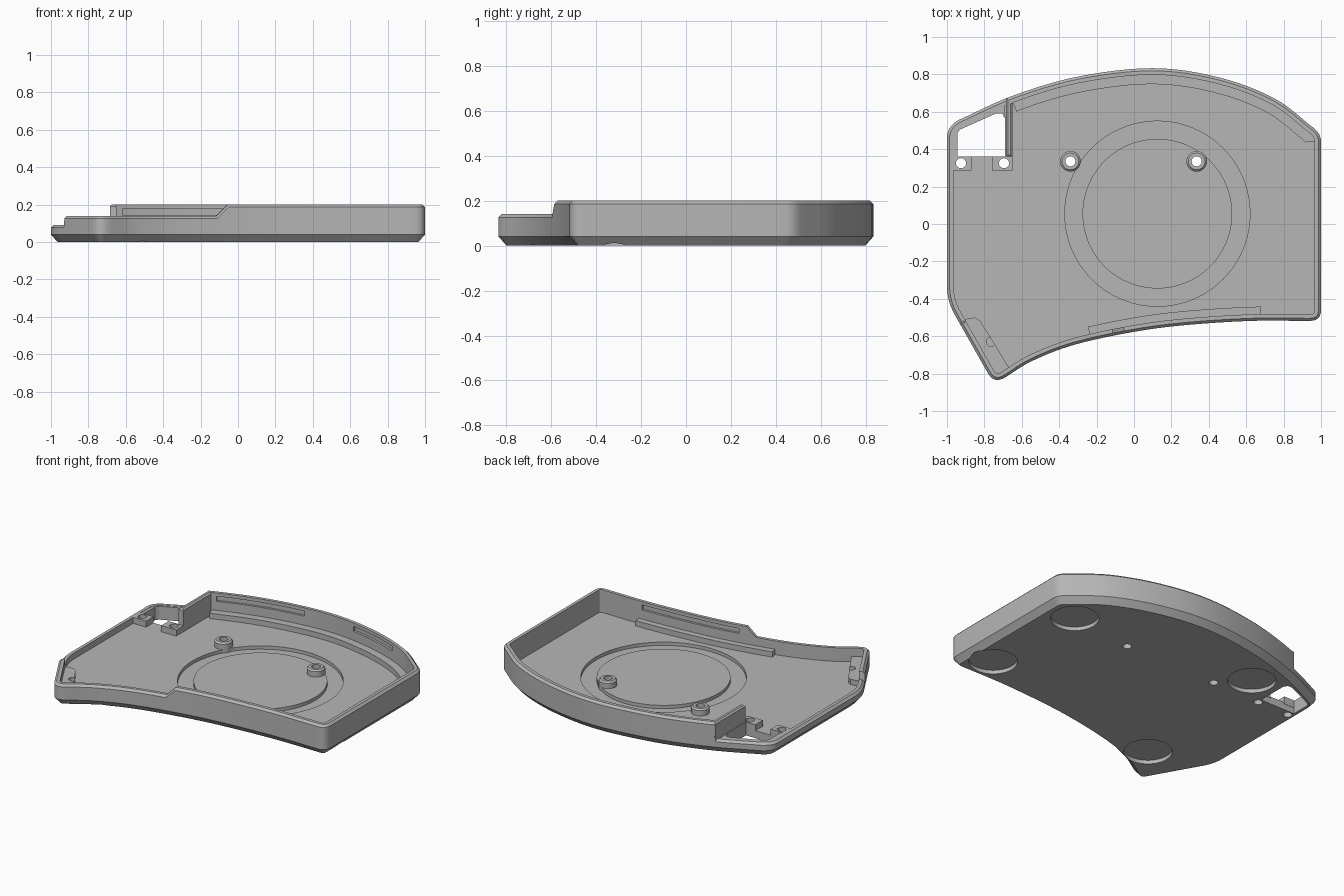
import bpy, bmesh, math
from mathutils import Vector

if "Cube" in bpy.data.objects:
    bpy.data.objects.remove(bpy.data.objects["Cube"])

grey = bpy.data.materials.new("plain grey plastic")
grey.use_nodes = True
GREY = (0.47, 0.47, 0.47, 1)
grey.diffuse_color = GREY
grey.node_tree.nodes["Principled BSDF"].inputs["Base Color"].default_value = GREY

FLOOR, WALL, CHAMFER, LOW, MID, HIGH = 0.05, 0.035, 0.014, 0.09, 0.14, 0.2


def loft(name, rings):
    """Closed solid through rings of 3D points, capped at both ends."""
    bm = bmesh.new()
    loops = [[bm.verts.new(p) for p in ring] for ring in rings]
    n = len(loops[0])
    for a, b in zip(loops, loops[1:]):
        for i in range(n):
            j = (i + 1) % n
            bm.faces.new((a[i], a[j], b[j], b[i]))
    bm.faces.new(loops[0][::-1])
    bm.faces.new(loops[-1])
    bmesh.ops.recalc_face_normals(bm, faces=bm.faces)
    mesh = bpy.data.meshes.new(name)
    bm.to_mesh(mesh)
    bm.free()
    obj = bpy.data.objects.new(name, mesh)
    bpy.context.collection.objects.link(obj)
    mesh.materials.append(grey)
    return obj


def inset(pts, d):
    """Move a counterclockwise closed outline inward by d."""
    out = []
    for i, p in enumerate(pts):
        e1 = (p - pts[i - 1]).normalized()
        e2 = (pts[(i + 1) % len(pts)] - p).normalized()
        n1, n2 = Vector((-e1.y, e1.x)), Vector((-e2.y, e2.x))
        out.append(p + (n1 + n2) * d / (1 + n1.dot(n2)))
    return out


def at(pts, z):
    return [(p.x, p.y, z) for p in pts]


def prism(name, pts, z0, z1, chamfer=0):
    pts = [Vector(p) for p in pts]
    rings = [at(pts, z0), at(pts, z1 - chamfer)]
    if chamfer:
        rings.append(at(inset(pts, chamfer), z1))
    return loft(name, rings)


def box(name, x0, x1, y0, y1, z0, z1, chamfer=0):
    return prism(name, [(x0, y0), (x1, y0), (x1, y1), (x0, y1)], z0, z1, chamfer)


def disc(name, x, y, r, z0, z1, n=48, chamfer=0):
    ang = [2 * math.pi * i / n for i in range(n)]
    return prism(name, [(x + r * math.cos(a), y + r * math.sin(a)) for a in ang], z0, z1, chamfer)


def carve(obj, cutters):
    bpy.context.view_layer.objects.active = obj
    for c in cutters:
        c.hide_render = True
        m = obj.modifiers.new("cut", "BOOLEAN")
        m.operation, m.solver, m.object = "DIFFERENCE", "EXACT", c
        bpy.ops.object.modifier_apply(modifier=m.name)


def spline(ctrl, steps=6):
    """Catmull-Rom curve through the control points."""
    c = [Vector(p) for p in ctrl]
    c = [2 * c[0] - c[1]] + c + [2 * c[-1] - c[-2]]
    out = []
    for a, b, d, e in zip(c, c[1:], c[2:], c[3:]):
        for k in range(steps):
            t = k / steps
            out.append(0.5 * (2 * b + (d - a) * t + (2 * a - 5 * b + 4 * d - e) * t * t
                              + (3 * b - a - 3 * d + e) * t ** 3))
    return out + [c[-2]]


def corner(a, b, c, n=6):
    a, b, c = Vector(a), Vector(b), Vector(c)
    return [a * (1 - t) ** 2 + 2 * b * t * (1 - t) + c * t * t for t in [i / n for i in range(n + 1)]]


def split(pts, xs):
    """Add outline points wherever an edge crosses one of the given x values."""
    for x in xs:
        out = []
        for p, q in zip(pts, pts[1:] + pts[:1]):
            out.append(p)
            if (p.x - x) * (q.x - x) < 0 and min(abs(p.x - x), abs(q.x - x)) > 1e-4:
                out.append(p.lerp(q, (x - p.x) / (q.x - p.x)))
        pts = out
    return pts


# Outline of the tray, counterclockwise from the front tip
raw = spline([(-.68, -.815), (-.55, -.735), (-.35, -.655), (-.1, -.595), (.2, -.548), (.6, -.519), (.94, -.518)])
raw += corner((.94, -.518), (1, -.518), (1, -.46)) + corner((1, .44), (1, .48), (.965, .51))
raw += spline([(.965, .51), (.75, .672), (.45, .785), (.1, .833), (-.3, .788), (-.65, .685), (-.94, .555)])
raw += corner((-.94, .555), (-1, .52), (-1, .46)) + corner((-1, -.33), (-1, -.42), (-.95, -.5))
raw += corner((-.78, -.8), (-.745, -.86), (-.68, -.815))
outline = [p for i, p in enumerate(raw) if (p - raw[i - 1]).length > 1e-3]
outline = split(outline, [-.932, -.928, -.682, -.678, -.11, -.05])


def rim(p):
    if p.y > 0 or p.x < -.93:
        return LOW if p.x < -.68 else HIGH
    return MID + (HIGH - MID) * min(1, max(0, (p.x + .11) / .06))


def strip(name, side, lo, hi, d0, d1, z0, z1):
    """Band that follows the front (-1) or back (1) wall between two x values."""
    pts = split(outline, [lo, hi])
    keep = [i for i, p in enumerate(pts) if lo - .001 <= p.x <= hi + .001 and p.y * side > 0]
    a, b = inset(pts, d0), inset(pts, d1)
    return prism(name, [a[i] for i in keep] + [b[i] for i in reversed(keep)], z0, z1)


# Tray shell with chamfered base and stepped rim
heights = [rim(p) for p in outline]


def rim_ring(d, drop):
    return [(p.x, p.y, h - drop) for p, h in zip(inset(outline, d), heights)]


tray = loft("tray_shell", [at(inset(outline, .035), 0), at(outline, .04), rim_ring(0, CHAMFER),
                           rim_ring(CHAMFER, 0), rim_ring(WALL, 0), at(inset(outline, WALL), FLOOR)])

# Cutters: window, screw holes, ring groove, foot recesses and catch slots
window = prism("window_cutter", [(-.945, .36), (-.69, .36), (-.69, .565), (-.705, .59), (-.735, .592),
                                 (-.93, .505), (-.945, .485)], -.1, .3)
holes = [disc("hole_cutter", x, y, .027, -.1, .3, 24)
         for x, y in [(-.34, .335), (.335, .335), (-.925, .325), (-.695, .325)]]
groove = disc("groove_cutter", .125, .055, .495, .028, .3, 96)
core = disc("groove_core", .125, .055, .4, -.1, .4, 96)
carve(groove, [core])
feet = [disc("foot_cutter", x, y, .145, -.1, .025)
        for x, y in [(.79, .39), (.83, -.32), (-.5, .5), (-.57, -.55)]]
slots = [strip("slot_cutter", s, a, b, .02, .06, .145, .178)
         for s, a, b in [(1, -.63, -.07), (1, .3, .66), (-1, 0, .66)]]
carve(tray, [groove, window] + holes + feet + slots)

# Screw bosses
for x, name in ((-.34, "right_boss"), (.335, "left_boss")):
    carve(disc(name, x, .335, .055, .02, .095, 32, .01), holes[:2])

# Window frame, tabs and tall side wall
inner = [p for p in inset(outline, .02) if p.x < -.68 and p.y > .37]
frame = prism("window_frame", inner + [Vector((-.98, .36)), Vector((-.67, .36))], .04, LOW - .002)
carve(frame, [window])
for x0, x1, name in ((-.975, -.87, "outer_tab"), (-.76, -.65, "inner_tab")):
    carve(box(name, x0, x1, .285, .362, .04, LOW), holes[2:])
box("window_side_wall", -.685, -.65, .36, .672, .04, HIGH, .01)

# Ledges along the walls
strip("back_ledge", 1, -.66, 1, .03, .085, .04, .085)
strip("front_ledge", -1, -.23, .68, .03, .075, .04, .085)
latch = prism("latch_ledge", [(-.925, -.52), (-.755, -.81), (-.72, -.81), (-.665, -.775), (-.77, -.6),
                              (-.825, -.515), (-.85, -.5), (-.89, -.505)], .04, .085)
notch = disc("notch_cutter", -.765, -.63, .025, .06, .3, 20)
carve(latch, [notch])

# Remove cutters and shade the parts
for c in [window, groove, core, notch] + holes + feet + slots:
    bpy.data.objects.remove(c)
bpy.ops.object.select_all(action="DESELECT")
for obj in bpy.context.collection.objects:
    if obj.type == "MESH":
        obj.select_set(True)
bpy.context.view_layer.objects.active = tray
bpy.ops.object.shade_smooth_by_angle(angle=math.radians(25))
